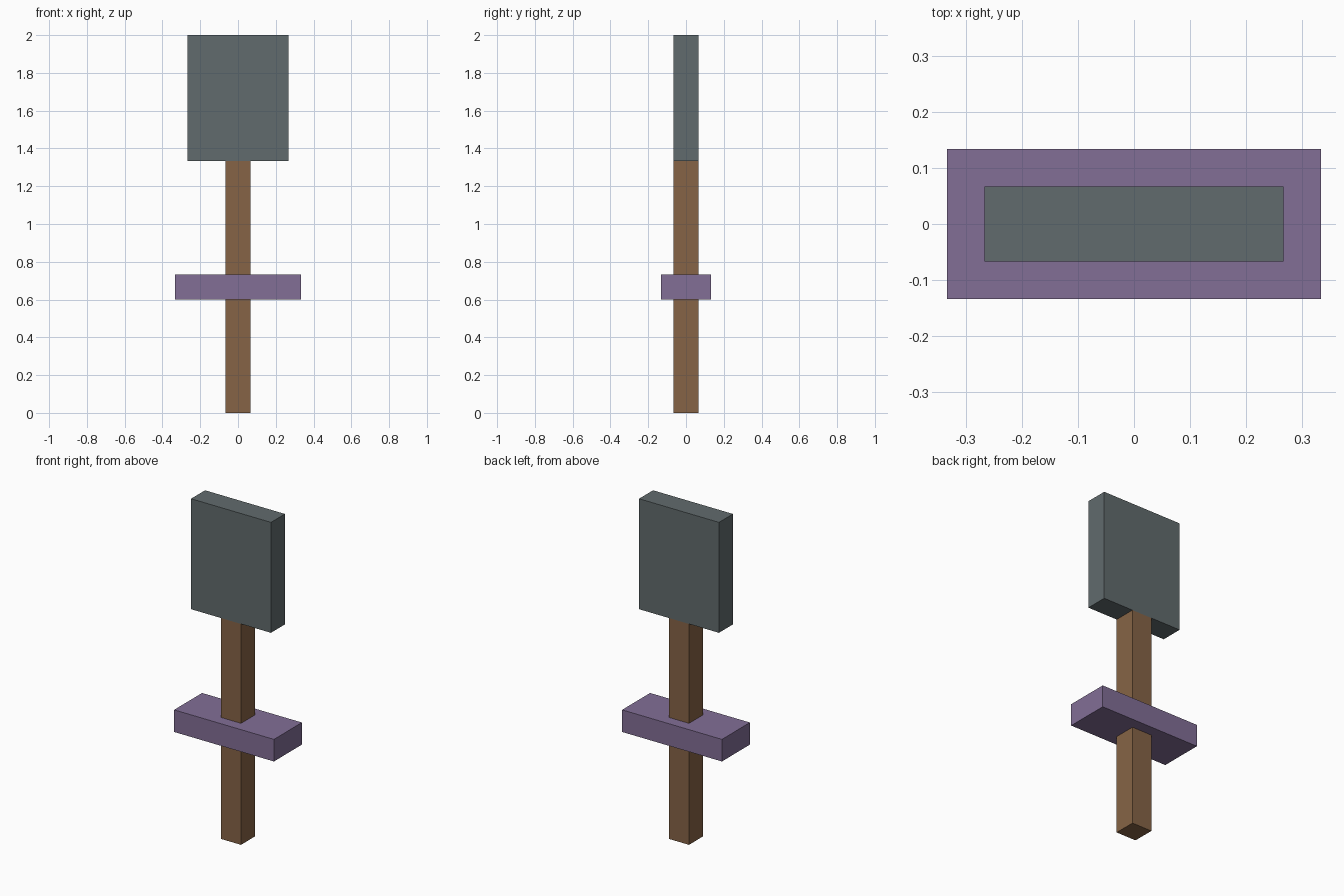
import bpy

if "Cube" in bpy.data.objects:
    bpy.data.objects.remove(bpy.data.objects["Cube"])

U = 2 / 15  # one grid unit of the blocky model


def material(name, rgb):
    mat = bpy.data.materials.new(name)
    mat.diffuse_color = (*rgb, 1)
    mat.use_nodes = True
    mat.node_tree.nodes["Principled BSDF"].inputs["Base Color"].default_value = mat.diffuse_color
    return mat


def box(name, width, depth, z0, z1, mat):
    """Box centred on x and y, spanning z0..z1, all in grid units."""
    bpy.ops.mesh.primitive_cube_add(size=1, location=(0, 0, (z0 + z1) / 2 * U))
    obj = bpy.context.object
    obj.name = name
    obj.scale = (width * U, depth * U, (z1 - z0) * U)
    bpy.ops.object.transform_apply(location=False, rotation=False, scale=True)
    obj.data.materials.append(mat)
    return obj


wood = material("wood", (0.24, 0.127, 0.061))
purple = material("purple", (0.223, 0.156, 0.305))
slate = material("slate", (0.12, 0.147, 0.153))

# Square shaft, crosspiece around it, and flat head on top
box("shaft", 1, 1, 0, 10, wood)
box("crosspiece", 5, 2, 4.5, 5.5, purple)
box("head", 4, 1, 10, 15, slate)
